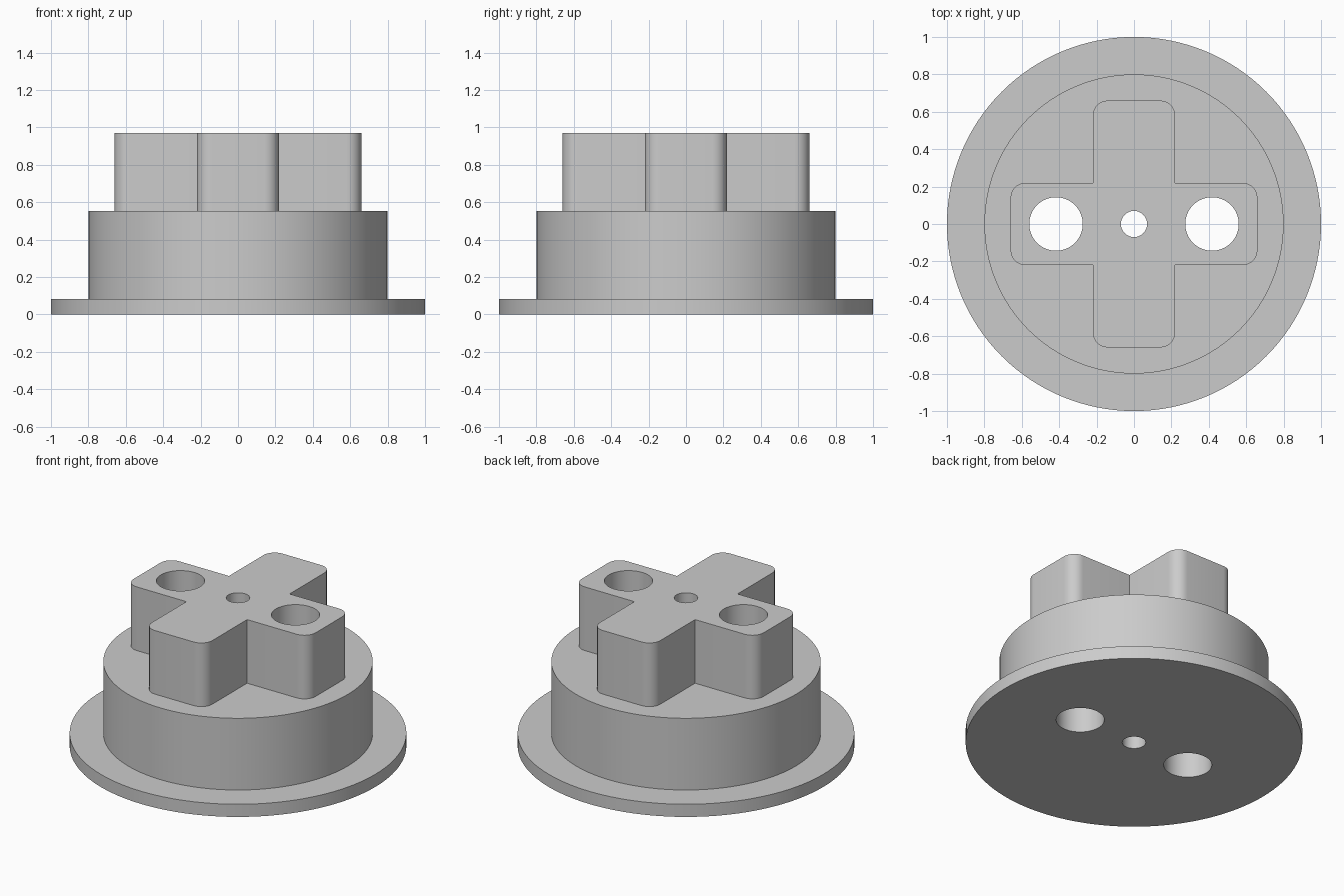
import bpy, bmesh
from math import cos, sin, pi, radians

cube = bpy.data.objects.get("Cube")
if cube:
    bpy.data.objects.remove(cube, do_unlink=True)

grey = bpy.data.materials.new("plain grey")
grey.use_nodes = True
colour = (0.6, 0.6, 0.6, 1)
grey.diffuse_color = colour
grey.node_tree.nodes["Principled BSDF"].inputs["Base Color"].default_value = colour

FLANGE_TOP, DRUM_TOP, CROSS_TOP = 0.083, 0.553, 0.97


def arc(cx, cy, r, start, end, steps):
    return [(cx + r * cos(start + (end - start) * i / steps),
             cy + r * sin(start + (end - start) * i / steps)) for i in range(steps + 1)]


def circle(r, cx=0, steps=128):
    return arc(cx, 0, r, 0, 2 * pi, steps)[:-1]


def prism(name, outline, bottom, top):
    """Extrude a closed outline between two heights."""
    bm = bmesh.new()
    face = bm.faces.new([bm.verts.new((x, y, bottom)) for x, y in outline])
    new = bmesh.ops.extrude_face_region(bm, geom=[face])["geom"]
    bmesh.ops.translate(bm, vec=(0, 0, top - bottom),
                        verts=[v for v in new if isinstance(v, bmesh.types.BMVert)])
    bmesh.ops.recalc_face_normals(bm, faces=bm.faces)
    mesh = bpy.data.meshes.new(name)
    bm.to_mesh(mesh)
    bm.free()
    mesh.materials.append(grey)
    obj = bpy.data.objects.new(name, mesh)
    bpy.context.collection.objects.link(obj)
    return obj


def cross_outline(half, reach, r):
    """One arm with two rounded corners and an inner corner, turned four times."""
    arm = (arc(reach - r, -half + r, r, -pi / 2, 0, 8)
           + arc(reach - r, half - r, r, 0, pi / 2, 8) + [(half, half)])
    points = []
    for _ in range(4):
        points += arm
        arm = [(-y, x) for x, y in arm]
    return points


# Stacked solids: wide flange, round drum and raised cross
parts = [
    prism("flange", circle(1.0), 0, FLANGE_TOP),
    prism("drum", circle(0.8), FLANGE_TOP, DRUM_TOP),
    prism("cross", cross_outline(0.22, 0.66, 0.08), DRUM_TOP, CROSS_TOP),
]

# Through holes: one small in the centre, one large in each side arm
holes = [prism("hole_cutter", circle(r, x, 64), -0.1, 1.1)
         for r, x in ((0.07, 0), (0.143, -0.417), (0.143, 0.417))]

for part in parts:
    for hole in holes:
        hole.hide_render = True
        cut = part.modifiers.new("hole", "BOOLEAN")
        cut.operation = "DIFFERENCE"
        cut.solver = "EXACT"
        cut.object = hole

# Bake the holes, then drop the cutters
graph = bpy.context.evaluated_depsgraph_get()
baked = [bpy.data.meshes.new_from_object(p.evaluated_get(graph)) for p in parts]
for part, mesh in zip(parts, baked):
    part.modifiers.clear()
    part.data = mesh
for hole in holes:
    bpy.data.objects.remove(hole, do_unlink=True)

# Smooth round walls, keep the rims sharp
bpy.ops.object.select_all(action="DESELECT")
for part in parts:
    part.select_set(True)
bpy.context.view_layer.objects.active = parts[0]
bpy.ops.object.shade_smooth_by_angle(angle=radians(30))
